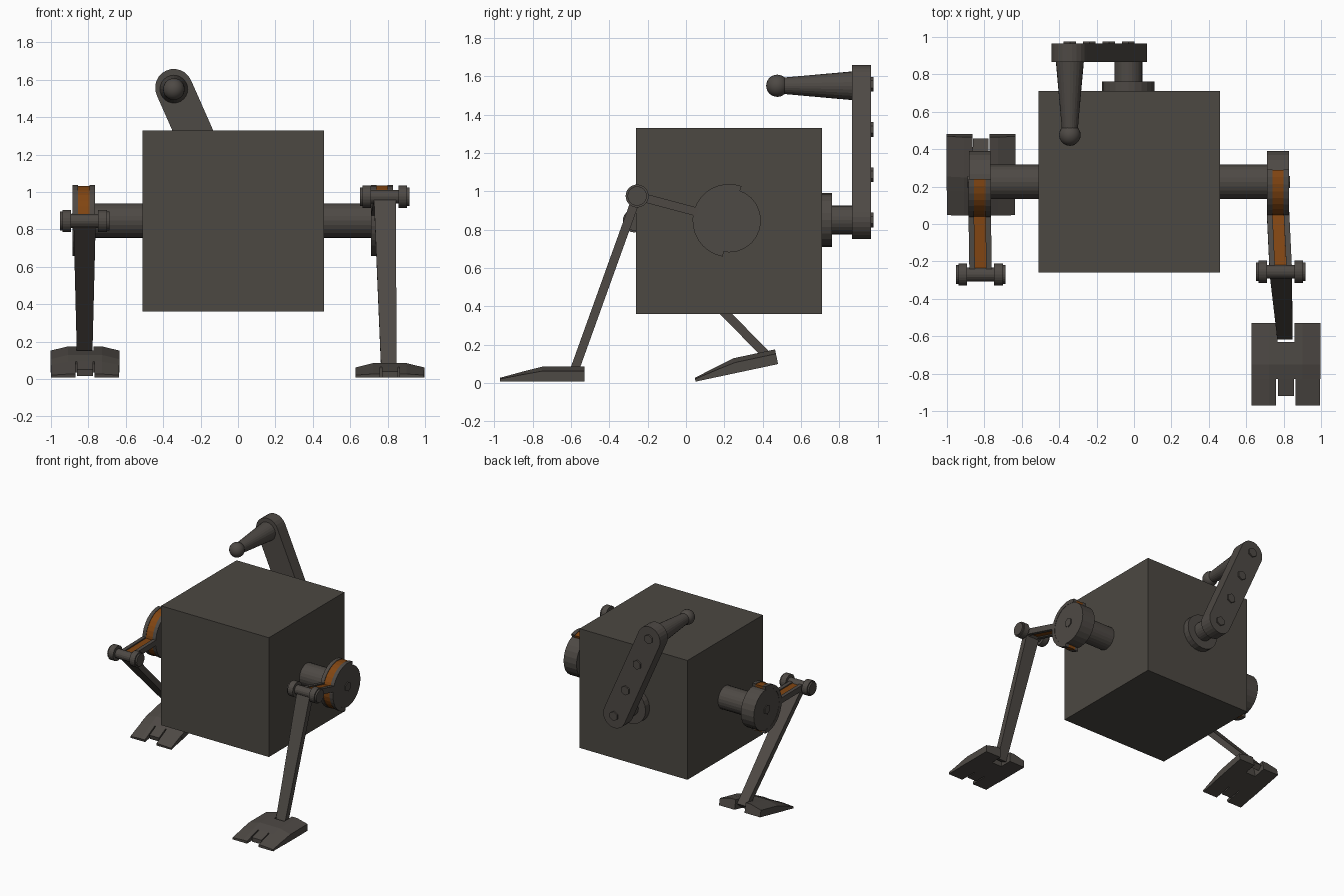
import bpy, bmesh, math
from mathutils import Vector, Matrix

if "Cube" in bpy.data.objects:
    bpy.data.objects.remove(bpy.data.objects["Cube"], do_unlink=True)


def material(name, rgb):
    m = bpy.data.materials.new(name)
    m.use_nodes = True
    m.diffuse_color = (*rgb, 1)
    m.node_tree.nodes["Principled BSDF"].inputs["Base Color"].default_value = (*rgb, 1)
    return m


BODY = material("dark warm grey", (0.072, 0.065, 0.054))
METAL = material("dark metal", (0.076, 0.067, 0.059))
ORANGE = material("burnt orange", (0.22, 0.06, 0.006))


def finish(name, bm, mat):
    bmesh.ops.recalc_face_normals(bm, faces=bm.faces)
    mesh = bpy.data.meshes.new(name)
    bm.to_mesh(mesh)
    bm.free()
    mesh.materials.append(mat)
    ob = bpy.data.objects.new(name, mesh)
    bpy.context.collection.objects.link(ob)
    return ob


def rod(name, a, b, r1, r2=None, sides=24, mat=METAL):
    """Cylinder or cone from point a to point b."""
    a, b = Vector(a), Vector(b)
    turn = (b - a).to_track_quat('Z', 'Y').to_matrix().to_4x4()
    bm = bmesh.new()
    bmesh.ops.create_cone(bm, cap_ends=True, segments=sides, radius1=r1,
                          radius2=r1 if r2 is None else r2, depth=(b - a).length,
                          matrix=Matrix.Translation((a + b) / 2) @ turn)
    return finish(name, bm, mat)


def prism(name, outline, offset, mat):
    """Extrude a closed 3D outline along an offset."""
    bm = bmesh.new()
    face = bm.faces.new([bm.verts.new(p) for p in outline])
    new = bmesh.ops.extrude_face_region(bm, geom=[face])["geom"]
    bmesh.ops.translate(bm, vec=offset, verts=[v for v in new if isinstance(v, bmesh.types.BMVert)])
    return finish(name, bm, mat)


def taper(name, a, b, wa, wb, depth, mat=METAL):
    """Bar from a to b, its width along x changing from wa to wb."""
    a, b = Vector(a), Vector(b)
    n = (b - a).cross(Vector((1, 0, 0))).normalized() * depth / 2
    corners = [a - Vector((wa / 2, 0, 0)), a + Vector((wa / 2, 0, 0)),
               b + Vector((wb / 2, 0, 0)), b - Vector((wb / 2, 0, 0))]
    return prism(name, [c - n for c in corners], n * 2, mat)


# Box body
bm = bmesh.new()
bmesh.ops.create_cube(bm, size=0.97, matrix=Matrix.Translation((-0.025, 0.225, 0.845)))
finish("body", bm, BODY)

# Hip axle
HY, HZ = 0.225, 0.847
rod("hip_axle", (-0.82, HY, HZ), (0.77, HY, HZ), 0.092)


def arc(x, r, start, end, steps=16):
    return [(x, HY + r * math.cos(t), HZ + r * math.sin(t))
            for t in (start + (end - start) * i / steps for i in range(steps + 1))]


def foot_height(u, y):
    """Top of the foot: rising from the toe, arched from side to side."""
    stops = [(0, 0.02), (0.14, 0.058), (0.22, 0.078), (0.44, 0.078)]
    for (y0, h0), (y1, h1) in zip(stops, stops[1:]):
        if y <= y1:
            h = h0 + (h1 - h0) * (y - y0) / (y1 - y0)
            break
    return h * (1 - 0.3 * max(0, (abs(u) - 0.09) / 0.095))


def slab(bm, xs, ys):
    """Closed piece of foot over a grid, flat underneath."""
    top = [[bm.verts.new((x, y, foot_height(x, y))) for x in xs] for y in ys]
    low = [[bm.verts.new((x, y, 0)) for x in xs] for y in ys]
    nx, ny = len(xs) - 1, len(ys) - 1
    for j in range(ny):
        for i in range(nx):
            for g in (top, low):
                bm.faces.new((g[j][i], g[j][i + 1], g[j + 1][i + 1], g[j + 1][i]))
    rim = ([(0, i) for i in range(nx)] + [(j, nx) for j in range(ny)]
           + [(ny, i) for i in range(nx, 0, -1)] + [(j, 0) for j in range(ny, 0, -1)])
    for (j, i), (l, k) in zip(rim, rim[1:] + rim[:1]):
        bm.faces.new((top[j][i], top[l][k], low[l][k], low[j][i]))


def foot(name, toe, pitch):
    bm = bmesh.new()
    # Sole bridge, two heel lobes and three toes
    slab(bm, [-0.185, -0.09, 0.09, 0.185], [0.14, 0.22, 0.34])
    for s in (-1, 1):
        slab(bm, sorted([s * 0.045, s * 0.09, s * 0.185]), [0.34, 0.44])
        slab(bm, sorted([s * 0.052, s * 0.09, s * 0.183]), [0, 0.14])
    slab(bm, [-0.043, 0.043], [0.05, 0.14])
    bm.transform(Matrix.Translation(toe) @ Matrix.Rotation(pitch, 4, 'X'))
    finish(name, bm, METAL)


def leg(side, s, hip_x, knee, ankle, toe, pitch):
    knee = Vector(knee)
    # Hip disc with centre bolt
    rod(side + "_hip_disc", (hip_x - 0.058, HY, HZ), (hip_x + 0.058, HY, HZ), 0.166)
    rod(side + "_hip_bolt", (hip_x, HY, HZ), (hip_x + s * 0.065, HY, HZ), 0.038, sides=6)

    # Collar and crank arm: a coloured web between two rails
    aim = math.atan2(knee.z - HZ, knee.y - HY)
    start, end = aim - math.radians(95), aim + math.radians(95)
    hip = Vector((hip_x, HY + 0.17 * math.cos(aim), HZ + 0.17 * math.sin(aim)))
    for part, dx, w, r, depth, mat in (("rail_inner", -s * 0.045, 0.03, 0.191, 0.045, METAL),
                                       ("rail_outer", s * 0.045, 0.03, 0.191, 0.045, METAL),
                                       ("web", 0, 0.06, 0.187, 0.028, ORANGE)):
        x = hip_x + dx - w / 2
        prism(f"{side}_collar_{part}", arc(x, r, start, end) + arc(x, 0.16, end, start),
              Vector((w, 0, 0)), mat)
        shift = Vector((dx, 0, 0))
        taper(f"{side}_arm_{part}", hip + shift, knee + shift, w, w, depth, mat)

    # Knee axle with end rollers
    half = Vector((0.13, 0, 0))
    rod(side + "_knee_axle", knee - half, knee + half, 0.037, sides=16)
    for label, d in (("inner", -s), ("outer", s)):
        rod(f"{side}_knee_roller_{label}", knee + half * d * 0.56, knee + half * d * 0.92, 0.06)
        rod(f"{side}_knee_cap_{label}", knee + half * d * 0.9, knee + half * d * 1.02, 0.05)

    # Shin and foot
    taper(side + "_shin", knee, ankle, 0.118, 0.082, 0.046)
    foot(side + "_foot", toe, pitch)


leg("left", 1, 0.77, (0.785, -0.255, 0.975), (0.807, -0.595, 0.03), (0.812, -0.97, 0.007), 0)
leg("right", -1, -0.825, (-0.82, -0.27, 0.845), (-0.82, 0.44, 0.125),
    (-0.818, 0.05, 0.007), math.radians(12))

# Winding crank at the back
base, tip = Vector((-0.03, 0, 0.85)), Vector((-0.343, 0, 1.558))
along = lambda p, y: p + Vector((0, y, 0))
rod("crank_flange", along(base, 0.70), along(base, 0.762), 0.14)
rod("crank_shaft", along(base, 0.75), along(base, 0.88), 0.075)
slope = math.atan2(tip.z - base.z, tip.x - base.x)
outline = []
for centre, turn in ((base, slope + math.pi / 2), (tip, slope - math.pi / 2)):
    for i in range(13):
        t = turn + math.pi * i / 12
        outline.append(centre + Vector((0.1 * math.cos(t), 0.865, 0.1 * math.sin(t))))
prism("crank_arm", outline, Vector((0, 0.1, 0)), METAL)
for i in range(4):
    p = base.lerp(tip, i / 3)
    rod(f"crank_bolt_{i + 1}", along(p, 0.95), along(p, 0.977), 0.038, sides=6)

# Crank handle with ball end
grip = Vector((-0.343, 0, 1.55))
rod("crank_handle", along(grip, 0.87), along(grip, 0.5), 0.075, 0.042)
bm = bmesh.new()
bmesh.ops.create_uvsphere(bm, u_segments=20, v_segments=12, radius=0.058,
                          matrix=Matrix.Translation(along(grip, 0.476)))
ball = finish("crank_handle_ball", bm, METAL)
for poly in ball.data.polygons:
    poly.use_smooth = True
